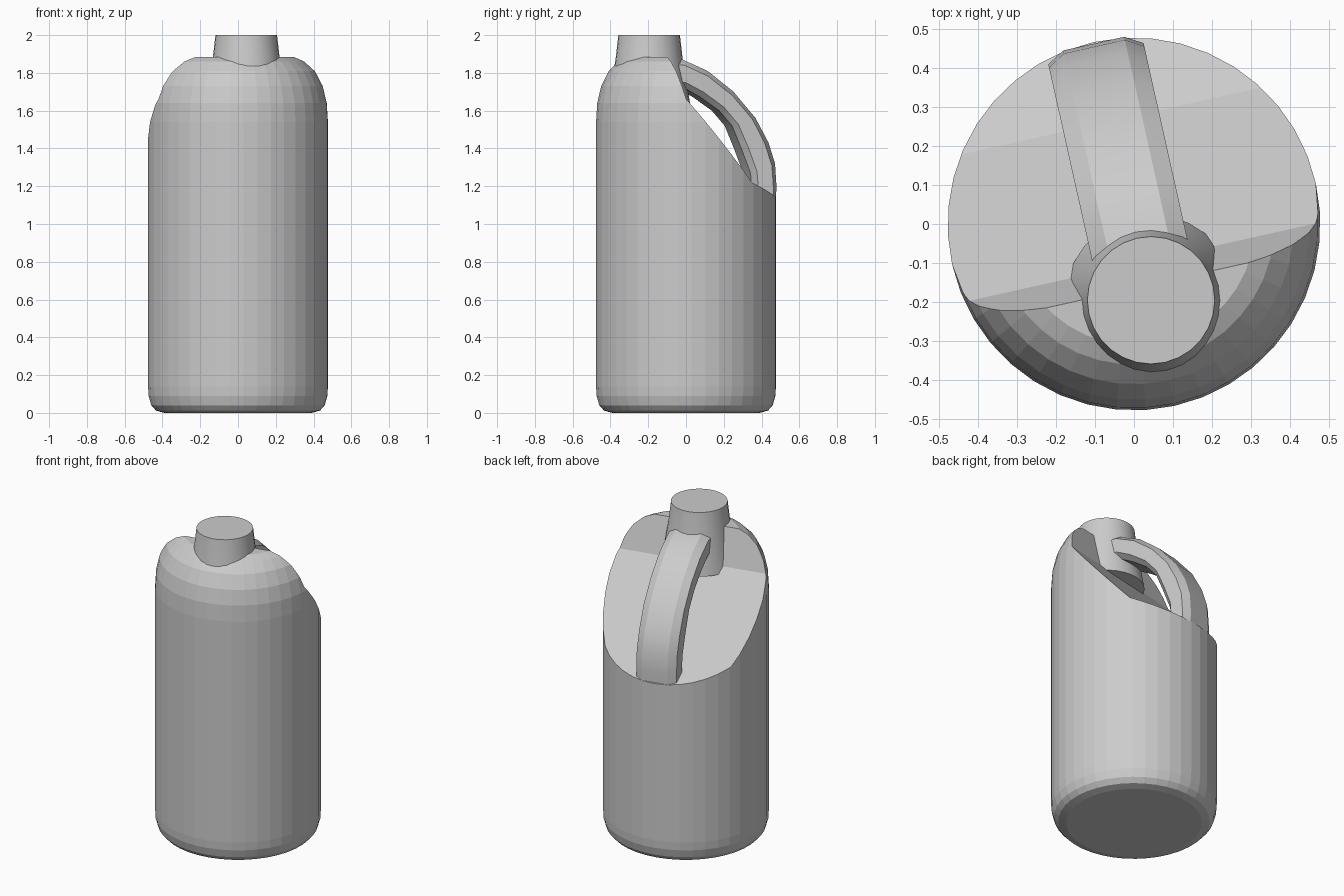
import bpy, bmesh, math
from mathutils import Matrix

cube = bpy.data.objects.get("Cube")
if cube:
    bpy.data.objects.remove(cube, do_unlink=True)

TURN = Matrix.Rotation(0.22, 4, 'Z')  # the spout and handle sit slightly turned

grey = bpy.data.materials.new("plain_grey")
grey.use_nodes = True
colour = (0.6, 0.6, 0.6, 1)
grey.diffuse_color = colour
grey.node_tree.nodes["Principled BSDF"].inputs["Base Color"].default_value = colour


def finish(name, bm):
    bmesh.ops.recalc_face_normals(bm, faces=bm.faces)
    bm.transform(TURN)
    mesh = bpy.data.meshes.new(name)
    bm.to_mesh(mesh)
    bm.free()
    mesh.materials.append(grey)
    obj = bpy.data.objects.new(name, mesh)
    bpy.context.collection.objects.link(obj)
    return obj


def loft(name, rings):
    """Skin a list of closed rings and cap both ends."""
    bm = bmesh.new()
    loops = [[bm.verts.new(p) for p in ring] for ring in rings]
    for a, b in zip(loops, loops[1:]):
        for i in range(len(a)):
            j = (i + 1) % len(a)
            bm.faces.new((a[i], a[j], b[j], b[i]))
    bm.faces.new(loops[0])
    bm.faces.new(loops[-1])
    return finish(name, bm)


def lathe(name, profile, sides, y=0):
    angles = [2 * math.pi * i / sides for i in range(sides)]
    return loft(name, [[(r * math.cos(a), y + r * math.sin(a), z) for a in angles]
                       for r, z in profile])


def smooth(obj, degrees):
    bpy.ops.object.select_all(action='DESELECT')
    obj.select_set(True)
    bpy.context.view_layer.objects.active = obj
    bpy.ops.object.shade_smooth_by_angle(angle=math.radians(degrees))


# Round body with soft base and domed shoulder
body = lathe("body", [(.39, 0), (.435, .012), (.46, .04), (.474, .09), (.477, .14),
                      (.477, 1.54), (.471, 1.64), (.45, 1.73), (.41, 1.81),
                      (.36, 1.86), (.31, 1.885)], 40)

# Sloping recess behind the spout
side = [(-.17, 1.92), (-.1, 1.66), (.27, 1.22), (.6, 1.08), (.6, 2.1), (-.17, 2.1)]
cutter = loft("recess_cutter", [[(x, y, z) for y, z in side] for x in (-.7, .7)])
cutter.hide_render = True
cut = body.modifiers.new("recess", 'BOOLEAN')
cut.operation = 'DIFFERENCE'
cut.solver = 'EXACT'
cut.object = cutter
bpy.context.view_layer.objects.active = body
bpy.ops.object.modifier_apply(modifier=cut.name)
bpy.data.objects.remove(cutter, do_unlink=True)

# Spout with a flared root
neck = lathe("neck", [(.22, 1.62), (.178, 1.87), (.163, 2)], 28, y=-.2)

# Arched handle: outer and inner edge points (y, z) from spout to back wall
arch = [((-.2, 1.882), (-.2, 1.7)), ((-.04, 1.872), (-.03, 1.72)),
        ((.1, 1.81), (.06, 1.67)), ((.24, 1.7), (.16, 1.6)),
        ((.36, 1.56), (.23, 1.52)), ((.43, 1.43), (.28, 1.4)),
        ((.465, 1.32), (.33, 1.27)), ((.473, 1.2), (.34, 1.15)),
        ((.466, 1.05), (.36, 1.05))]
section = [(-.08, 0), (.08, 0), (.125, .2), (.125, .8),
           (.09, 1), (-.09, 1), (-.125, .8), (-.125, .2)]
rings = []
for (oy, oz), (iy, iz) in arch:
    rings.append([(x, oy + (iy - oy) * t, oz + (iz - oz) * t) for x, t in section])
handle = loft("handle", rings)

smooth(neck, 30)
smooth(handle, 25)
